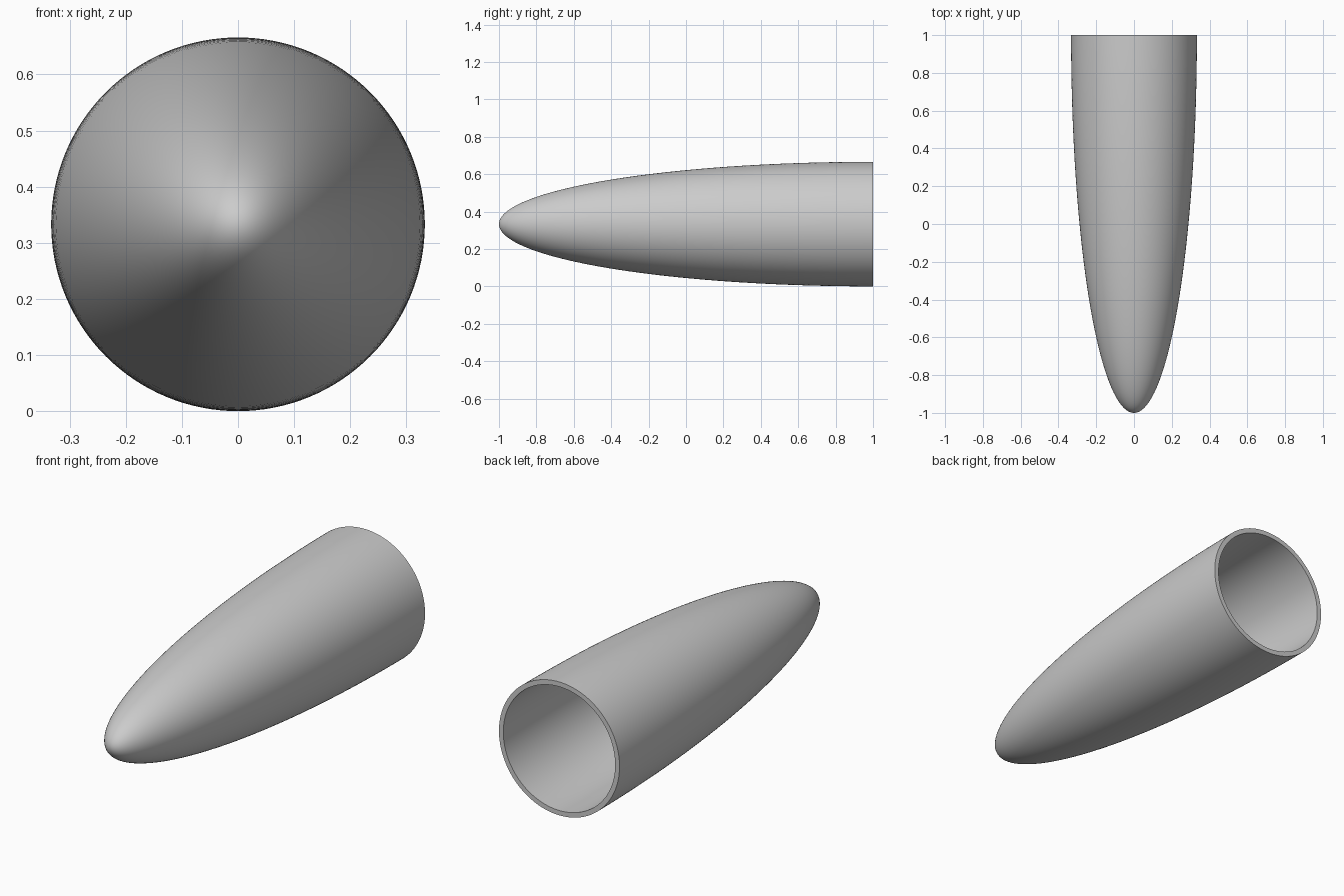
import bpy, bmesh
from math import sin, cos, pi, hypot

if "Cube" in bpy.data.objects:
    bpy.data.objects.remove(bpy.data.objects["Cube"])

RADIUS, LENGTH, WALL = 0.333, 2.0, 0.024
RINGS, SIDES = 48, 128

# Half-ellipse profile: outer skin from tip to rim, inner skin offset by the wall
outer, inner = [], []
for i in range(RINGS + 1):
    a = pi / 2 * i / RINGS
    r, y = RADIUS * sin(a), 1 - LENGTH * cos(a)
    nr, ny = LENGTH * sin(a), -RADIUS * cos(a)
    n = hypot(nr, ny)
    outer.append((r, y))
    inner.append((r - WALL * nr / n, y - WALL * ny / n))
profile = outer + inner[::-1]

# Revolve the profile around the lengthwise axis
bm = bmesh.new()
verts = [bm.verts.new((r, y, RADIUS)) for r, y in profile]
edges = [bm.edges.new(pair) for pair in zip(verts, verts[1:])]
bmesh.ops.spin(bm, geom=verts + edges, cent=(0, 0, RADIUS), axis=(0, 1, 0),
               angle=2 * pi, steps=SIDES, use_duplicate=False)
bmesh.ops.remove_doubles(bm, verts=bm.verts, dist=1e-5)
bmesh.ops.recalc_face_normals(bm, faces=bm.faces)

# Hollow nose cone, open at the back
mesh = bpy.data.meshes.new("nose_cone")
bm.to_mesh(mesh)
bm.free()
cone = bpy.data.objects.new("nose_cone", mesh)
bpy.context.collection.objects.link(cone)
bpy.context.view_layer.objects.active = cone
cone.select_set(True)
bpy.ops.object.shade_smooth_by_angle(angle=pi / 6)
